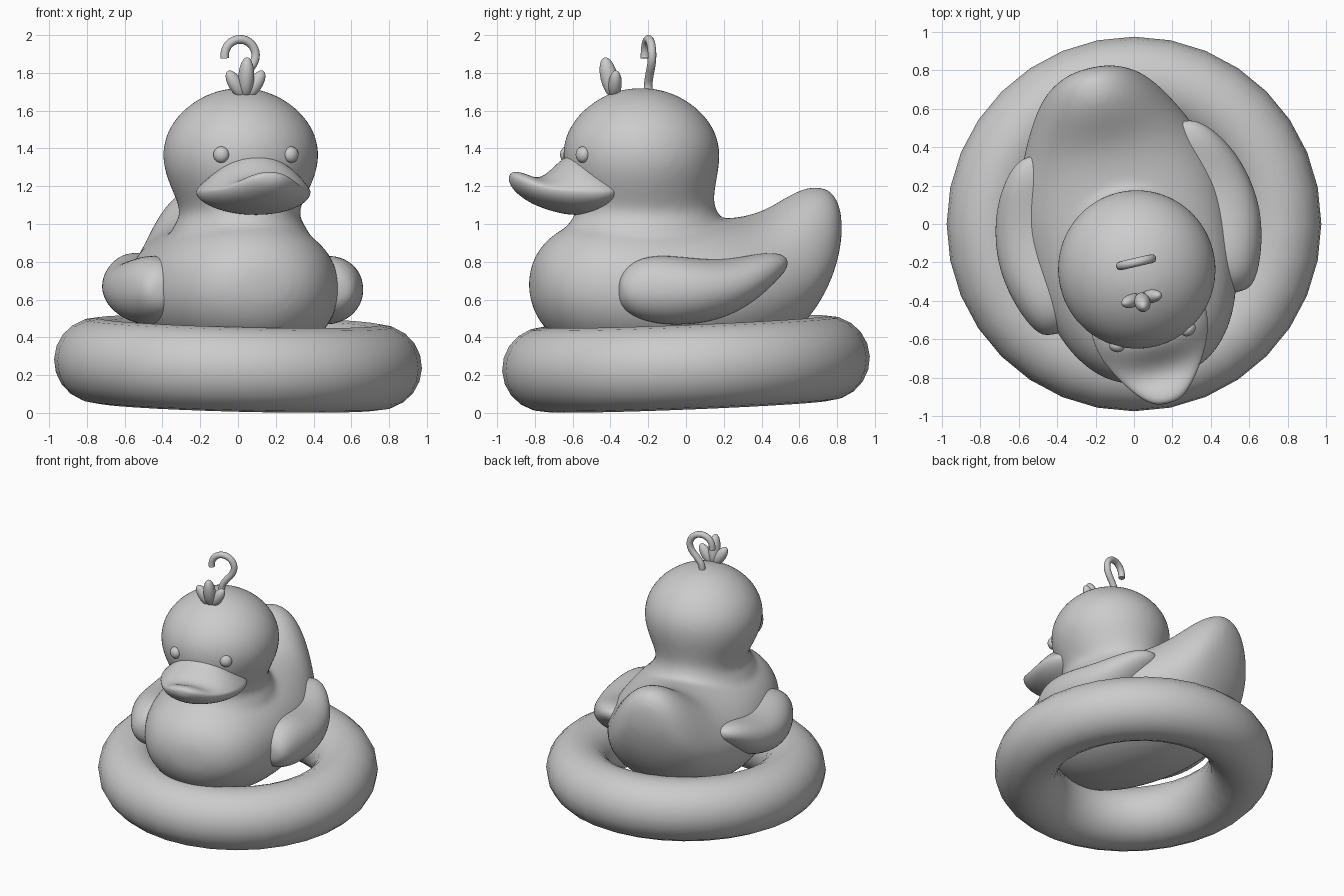
import bpy, bmesh, math
from mathutils import Matrix, Vector

TURN = math.radians(13)          # the bird is turned a little on its ring
PIVOT = (-0.04, 0, 0)


def loft(bm, rings):
    rows = [[bm.verts.new(p) for p in ring] for ring in rings]
    n = len(rows[0])
    for a, b in zip(rows, rows[1:]):
        for i in range(n):
            j = (i + 1) % n
            bm.faces.new((a[i], a[j], b[j], b[i]))
    bm.faces.new(rows[0][::-1])
    bm.faces.new(rows[-1])


def upright_ring(y, zb, zm, zt, hw, p, x=0.0, n=24):
    # section across y: bottom, widest height, top, half width, top peakedness
    pts = []
    for i in range(n):
        t = 2 * math.pi * i / n
        s = math.sin(t)
        z = zm + (zt - zm) * s ** p if s > 0 else zm + (zm - zb) * s
        pts.append((x + hw * math.cos(t), y, z))
    return pts


def level_ring(z, yf, yb, hw, n=24):
    cy, hy = (yf + yb) / 2, (yb - yf) / 2
    return [(hw * math.cos(2 * math.pi * i / n), cy + hy * math.sin(2 * math.pi * i / n), z)
            for i in range(n)]


def place(obj):
    bpy.context.collection.objects.link(obj)
    obj.location = PIVOT
    obj.rotation_euler.z = TURN
    return obj


def make(name, bm):
    bmesh.ops.recalc_face_normals(bm, faces=bm.faces)
    for f in bm.faces:
        f.smooth = True
    me = bpy.data.meshes.new(name)
    bm.to_mesh(me)
    bm.free()
    return place(bpy.data.objects.new(name, me))


def subdivide(obj, levels=2):
    m = obj.modifiers.new("smooth_surface", "SUBSURF")
    m.levels = m.render_levels = levels


def mirror(obj):
    m = obj.modifiers.new("mirror", "MIRROR")
    m.use_clip = False
    m.use_mirror_merge = False


def ellipsoid(bm, centre, radii, rot=None):
    mat = Matrix.Translation(centre) @ (rot or Matrix()) @ Matrix.Diagonal((*radii, 1))
    bmesh.ops.create_uvsphere(bm, u_segments=24, v_segments=16, radius=1, matrix=mat)


# swim ring, slightly tilted
bpy.ops.mesh.primitive_torus_add(major_segments=32, minor_segments=20, major_radius=0.75,
                                 minor_radius=0.224, location=(0, 0, 0.26),
                                 rotation=(0.04, 0.025, 0))
ring = bpy.context.object
ring.name = "swim_ring"
for f in ring.data.polygons:
    f.use_smooth = True

# body with upturned tail, fused with neck and head
bm = bmesh.new()
loft(bm, [upright_ring(*r) for r in (
    (-0.835, 0.62, 0.68, 0.74, 0.08, 1.0),
    (-0.81, 0.53, 0.68, 0.83, 0.20, 1.0),
    (-0.75, 0.43, 0.67, 0.92, 0.31, 0.95),
    (-0.62, 0.33, 0.66, 1.01, 0.425, 0.9),
    (-0.42, 0.26, 0.65, 1.04, 0.505, 0.9),
    (-0.20, 0.23, 0.65, 1.04, 0.54, 0.9),
    (0.05, 0.23, 0.65, 1.03, 0.55, 0.95),
    (0.25, 0.26, 0.65, 1.03, 0.525, 1.05),
    (0.42, 0.32, 0.66, 1.065, 0.465, 1.15),
    (0.55, 0.40, 0.69, 1.15, 0.40, 1.2),
    (0.66, 0.50, 0.75, 1.205, 0.335, 1.2),
    (0.75, 0.65, 0.83, 1.20, 0.26, 1.1),
    (0.80, 0.78, 0.92, 1.165, 0.18, 1.0),
    (0.835, 0.92, 1.00, 1.08, 0.08, 1.0))])
loft(bm, [level_ring(*r) for r in (
    (0.75, -0.66, 0.22, 0.38),
    (0.90, -0.69, 0.24, 0.39),
    (0.98, -0.655, 0.23, 0.355),
    (1.04, -0.60, 0.18, 0.31),
    (1.10, -0.59, 0.145, 0.325),
    (1.18, -0.62, 0.15, 0.365),
    (1.28, -0.655, 0.17, 0.408),
    (1.38, -0.665, 0.18, 0.42),
    (1.48, -0.645, 0.16, 0.398),
    (1.58, -0.58, 0.095, 0.335),
    (1.66, -0.48, -0.005, 0.235),
    (1.705, -0.38, -0.11, 0.13),
    (1.72, -0.29, -0.20, 0.045))])
body = make("body_and_head", bm)
subdivide(body)
m = body.modifiers.new("fuse", "REMESH")
m.mode, m.voxel_size, m.use_smooth_shade = "VOXEL", 0.02, True
m = body.modifiers.new("blend", "SMOOTH")
m.factor, m.iterations = 0.5, 10

# bill
bm = bmesh.new()
loft(bm, [upright_ring(*r) for r in (
    (-0.42, 1.12, 1.17, 1.22, 0.24, 1.0),
    (-0.45, 1.08, 1.17, 1.25, 0.295, 1.1),
    (-0.52, 1.05, 1.17, 1.33, 0.312, 1.5),
    (-0.61, 1.045, 1.17, 1.385, 0.30, 1.8),
    (-0.68, 1.055, 1.175, 1.34, 0.275, 1.9),
    (-0.75, 1.075, 1.18, 1.26, 0.24, 1.4),
    (-0.82, 1.10, 1.19, 1.24, 0.195, 1.0),
    (-0.88, 1.135, 1.21, 1.27, 0.15, 1.0),
    (-0.93, 1.175, 1.235, 1.28, 0.10, 1.0),
    (-0.958, 1.22, 1.245, 1.265, 0.045, 1.0))])
subdivide(make("bill", bm))

# wings
bm = bmesh.new()
loft(bm, [upright_ring(*r) for r in (
    (-0.475, 0.61, 0.65, 0.69, 0.05, 1.0, 0.48),
    (-0.45, 0.55, 0.65, 0.75, 0.10, 1.0, 0.475),
    (-0.38, 0.50, 0.65, 0.815, 0.145, 0.9, 0.475),
    (-0.25, 0.465, 0.65, 0.84, 0.195, 0.9, 0.475),
    (-0.08, 0.465, 0.65, 0.82, 0.225, 0.9, 0.475),
    (0.08, 0.495, 0.66, 0.81, 0.22, 0.9, 0.465),
    (0.22, 0.56, 0.69, 0.83, 0.19, 0.9, 0.455),
    (0.33, 0.645, 0.74, 0.85, 0.145, 0.9, 0.44),
    (0.41, 0.72, 0.78, 0.845, 0.095, 1.0, 0.425),
    (0.455, 0.77, 0.795, 0.82, 0.04, 1.0, 0.41))])
wings = make("wings", bm)
mirror(wings)
subdivide(wings)

# eyes
bm = bmesh.new()
ellipsoid(bm, (0.19, -0.605, 1.367), (0.042, 0.034, 0.043), Matrix.Rotation(0.45, 4, "Z"))
mirror(make("eyes", bm))

# feather tuft of three lobes
bm = bmesh.new()
for dx, dy, top, r in ((-0.088, 0.005, 1.81, 0.035), (0, -0.035, 1.882, 0.042),
                       (0.088, 0.005, 1.81, 0.035)):
    a, b = Vector((-0.01, -0.39, 1.67)), Vector((-0.01 + dx, -0.405 + dy, top))
    rot = (b - a).to_track_quat("Z", "Y").to_matrix().to_4x4()
    ellipsoid(bm, (a + b) / 2 + Vector((dx * 0.1, 0, 0)), (r, r * 1.1, (b - a).length / 2), rot)
make("feather_tuft", bm)

# hanging hook
path = [(0, 1.68), (0.0, 1.74), (0.03, 1.79)]
path += [(0.005 + 0.084 * math.cos(t), 1.893 + 0.084 * math.sin(t))
         for t in (math.radians(-35 + 30.7 * i) for i in range(8))] + [(-0.078, 1.877)]
cu = bpy.data.curves.new("hook", "CURVE")
cu.dimensions = "3D"
cu.bevel_depth, cu.bevel_resolution, cu.use_fill_caps = 0.023, 4, True
cu.resolution_u = 5
sp = cu.splines.new("BEZIER")
sp.bezier_points.add(len(path) - 1)
for pt, (x, z) in zip(sp.bezier_points, path):
    pt.co = (x, -0.205, z)
    pt.handle_left_type = pt.handle_right_type = "AUTO"
place(bpy.data.objects.new("hook", cu))
